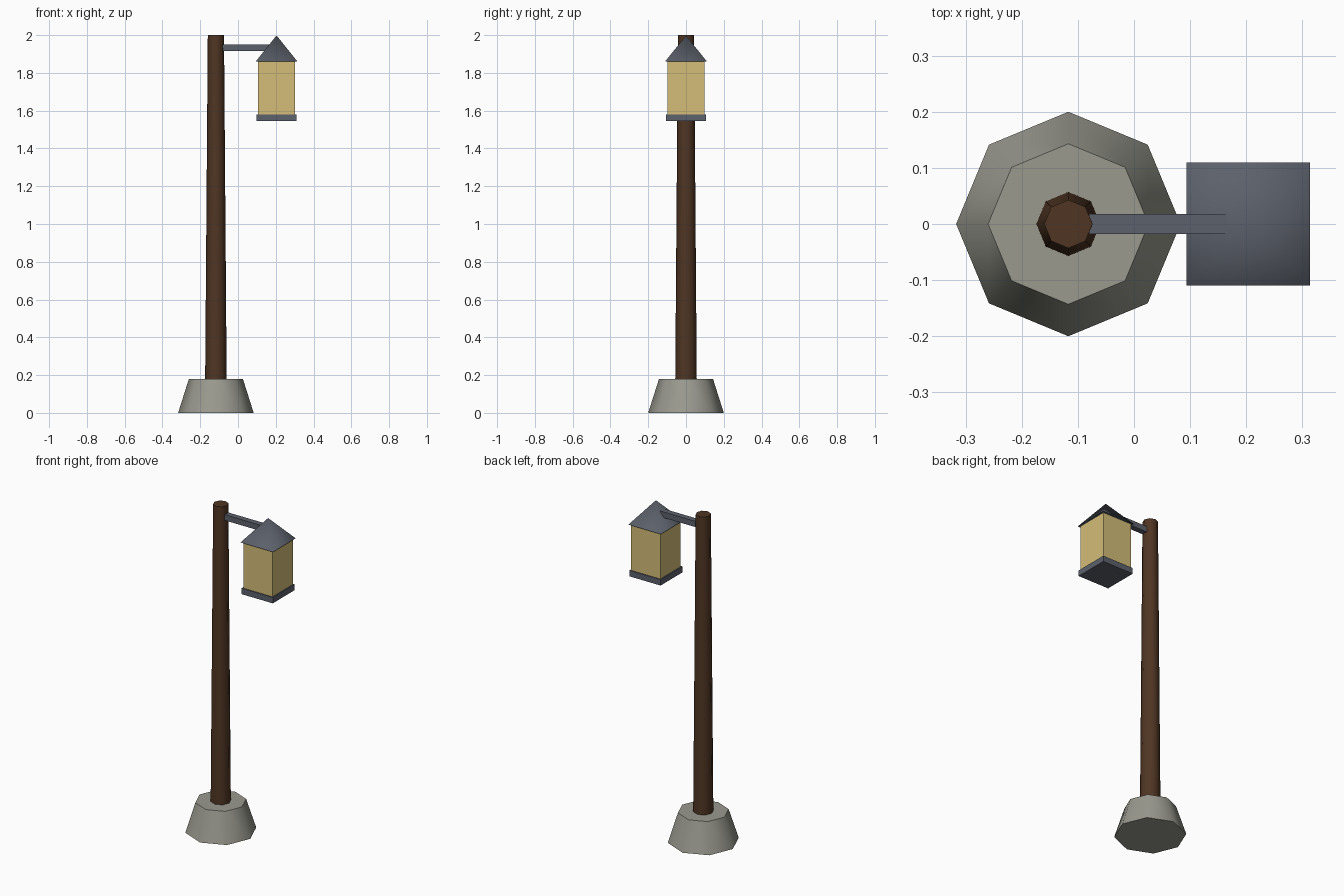
import bpy, bmesh, math
from mathutils import Matrix

if "Cube" in bpy.data.objects:
    bpy.data.objects.remove(bpy.data.objects["Cube"])


def material(name, r, g, b):
    m = bpy.data.materials.new(name)
    m.diffuse_color = (r, g, b, 1)
    m.use_nodes = True
    m.node_tree.nodes["Principled BSDF"].inputs["Base Color"].default_value = m.diffuse_color
    return m


stone = material("grey stone", 0.32, 0.32, 0.275)
wood = material("brown wood", 0.08, 0.036, 0.017)
metal = material("dark metal", 0.107, 0.119, 0.147)
glass = material("amber glass", 0.66, 0.51, 0.19)


def finish(name, bm, mat, smooth):
    me = bpy.data.meshes.new(name)
    bm.to_mesh(me)
    bm.free()
    me.materials.append(mat)
    ob = bpy.data.objects.new(name, me)
    bpy.context.collection.objects.link(ob)
    if smooth:
        bpy.ops.object.select_all(action='DESELECT')
        ob.select_set(True)
        bpy.context.view_layer.objects.active = ob
        bpy.ops.object.shade_smooth_by_angle(angle=math.radians(70))
    return ob


def frustum(name, x, z0, z1, r0, r1, sides, mat, turn=0.0):
    bm = bmesh.new()
    place = Matrix.Translation((x, 0, (z0 + z1) / 2)) @ Matrix.Rotation(turn, 4, 'Z')
    bmesh.ops.create_cone(bm, cap_ends=True, segments=sides, radius1=r0,
                          radius2=r1, depth=z1 - z0, matrix=place)
    return finish(name, bm, mat, True)


def box(name, x0, x1, half_y, z0, z1, mat):
    bm = bmesh.new()
    place = (Matrix.Translation(((x0 + x1) / 2, 0, (z0 + z1) / 2))
             @ Matrix.Diagonal((x1 - x0, 2 * half_y, z1 - z0, 1)))
    bmesh.ops.create_cube(bm, size=1, matrix=place)
    return finish(name, bm, mat, False)


POST_X, LAMP_X = -0.117, 0.204

# Footing and tapered post
frustum("footing", POST_X, 0, 0.18, 0.2, 0.143, 8, stone)
frustum("post", POST_X, 0.17, 2.0, 0.057, 0.043, 8, wood)

# Arm running from the post into the lantern roof
box("arm", POST_X, LAMP_X - 0.01, 0.0175, 1.915, 1.95, metal)

# Lantern: bottom plate, glass body and pyramid roof
box("lantern_base", LAMP_X - 0.106, LAMP_X + 0.106, 0.106, 1.544, 1.58, metal)
box("lantern_glass", LAMP_X - 0.099, LAMP_X + 0.099, 0.099, 1.58, 1.862, glass)
frustum("lantern_roof", LAMP_X, 1.861, 1.998, 0.11 * math.sqrt(2), 0, 4, metal, math.pi / 4)
